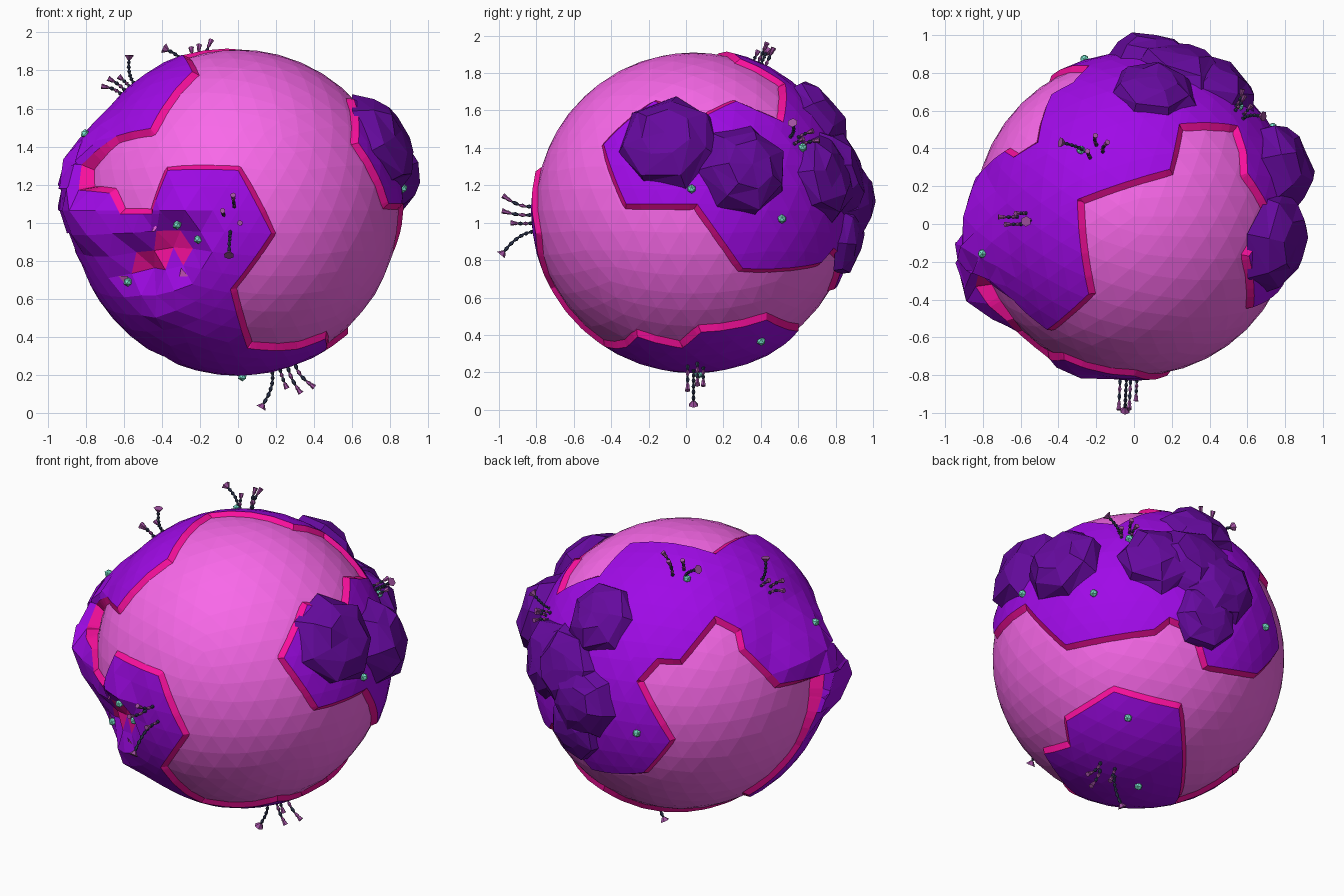
import bpy, bmesh, math, random
from mathutils import Vector, Matrix

if "Cube" in bpy.data.objects:
    bpy.data.objects.remove(bpy.data.objects["Cube"])

random.seed(4)
C = Vector((0, 0.04, 1.065))      # planet centre
R, SEA = 0.87, 0.845              # land and sea radius


def material(name, rgb):
    m = bpy.data.materials.new(name)
    m.diffuse_color = (*rgb, 1)
    m.use_nodes = True
    m.node_tree.nodes["Principled BSDF"].inputs["Base Color"].default_value = m.diffuse_color
    return m


PINK = material("sea pink", (0.95, 0.14, 0.82))
LAND = material("land violet", (0.35, 0.003, 0.80))
SHORE = material("shore magenta", (0.95, 0.005, 0.34))
HILL = material("hill purple", (0.13, 0.003, 0.34))
STEM = material("stem dark", (0.03, 0.04, 0.09))
BUD = material("bud mauve", (0.35, 0.08, 0.35))
GEM = material("gem teal", (0.20, 0.80, 0.62))


def finish(bm, name, mats):
    me = bpy.data.meshes.new(name)
    bm.to_mesh(me)
    bm.free()
    for m in mats:
        me.materials.append(m)
    ob = bpy.data.objects.new(name, me)
    ob.location = C
    bpy.context.collection.objects.link(ob)
    return ob


# A point on the land sphere as seen from a yaw/pitch direction
VIEWS = {"F": (0, 0), "R": (90, 0), "T": (0, 90), "B": (217, 25), "D": (140, -30)}


def spot(view, u, v):
    a, e = (math.radians(k) for k in VIEWS[view])
    right = Vector((math.cos(a), math.sin(a), 0))
    back = Vector((math.sin(a), -math.cos(a), 0))
    up = Vector((0, 0, 1)) * math.cos(e) - back * math.sin(e)
    out = back * math.cos(e) + Vector((0, 0, 1)) * math.sin(e)
    w = math.sqrt(max(0, R * R - u * u - v * v))
    return (right * u + up * v + out * w).normalized()


# Craters and peaks pressed into the land: direction, reach, height
PITS = [(spot("F", -.53, -.32), .20, -.15), (spot("F", -.34, -.19), .20, -.14)]
BUMPS = PITS + [(Vector((-.87, -.15, .14)).normalized(), .42, .12),
                (Vector((-.84, -.44, -.03)).normalized(), .24, .11),
                (Vector((-.44, -.63, -.52)).normalized(), .20, .07),
                (spot("F", -.33, -.01), .18, .05)]


def lift(p):
    return sum(h * max(0, 1 - (p - d).length * R / r) for d, r, h in BUMPS)


# Sea, open under the craters
bm = bmesh.new()
bmesh.ops.create_icosphere(bm, subdivisions=4, radius=SEA)
gone = [f for f in bm.faces
        if any((f.calc_center_median().normalized() - d).length * R < .19 for d, r, h in PITS)]
bmesh.ops.delete(bm, geom=gone, context='FACES')
finish(bm, "sea", [PINK])

# Coastline: one closed loop around the single continent
COAST = [
    ("T", [(.19, .25), (-.30, .09), (-.24, -.41)]),
    ("F", [(-.46, .43), (-.64, .39), (-.79, .23), (-.79, .10), (-.67, .09), (-.62, -.02),
           (-.45, -.02), (-.37, .21), (0, .21), (.175, -.12), (-.04, -.415), (.05, -.725),
           (.31, -.73), (.46, -.675)]),
    ("R", [(-.06, -.735), (.04, -.65), (.39, -.585), (.56, -.645)]),
    ("D", [(.25, -.69), (.21, -.84)]),
    ("B", [(.37, -.77), (.67, -.49), (.76, -.20), (.76, -.07), (.54, -.125), (.34, .08),
           (.32, .19), (.17, .27), (-.04, .02), (-.17, .03), (-.29, -.10), (-.10, -.45),
           (-.25, -.63)]),
    ("D", [(.40, -.04), (.335, .17), (.18, .24), (.09, .17), (-.42, .08)]),
    ("R", [(.02, .035), (-.36, .035), (-.48, .355), (-.21, .585)]),
    ("T", [(.73, .01)]),
    ("R", [(.23, .585), (.34, .535)]),
    ("T", [(.55, .48), (.24, .49)]),
]
coast = [spot(v, *p) for v, pts in COAST for p in pts]
segments = list(zip(coast, coast[1:] + coast[:1]))
sea_point = spot("F", .4, .13)


def crosses(a, b, c, d):
    n1, n2 = a.cross(b), c.cross(d)
    if c.dot(n1) * d.dot(n1) >= 0 or a.dot(n2) * b.dot(n2) >= 0:
        return False
    t = n1.cross(n2)
    return t.dot(a + b) * t.dot(c + d) > 0


# Land: cut a sphere along the coast, keep the inside, add sloping shore
bm = bmesh.new()
bmesh.ops.create_icosphere(bm, subdivisions=4, radius=1)
for a, b in segments:
    mid = (a + b).normalized()
    reach = math.cos(a.angle(b) / 2 + 0.12)
    faces = [f for f in bm.faces if f.calc_center_median().normalized().dot(mid) > reach]
    geom = list({v for f in faces for v in f.verts}) + list({e for f in faces for e in f.edges}) + faces
    bmesh.ops.bisect_plane(bm, geom=geom, dist=1e-5, plane_co=(0, 0, 0), plane_no=a.cross(b).normalized())
drop = []
for f in bm.faces:
    p = f.calc_center_median().normalized()
    if sum(crosses(p, sea_point, a, b) for a, b in segments) % 2 == 0:
        drop.append(f)
bmesh.ops.delete(bm, geom=drop, context='FACES')
rim = [e for e in bm.edges if e.is_boundary]
for v in bm.verts:
    p = v.co.normalized()
    up = lift(p)
    v.co = p * (R + (max(0, up * .5) if v.is_boundary else up * random.uniform(.85, 1.15)))
for f in bm.faces:
    if f.calc_center_median().length < R - .07:
        f.material_index = 1
push = {}
for e in rim:
    along = (e.verts[1].co - e.verts[0].co).normalized()
    mid = (e.verts[0].co + e.verts[1].co) / 2
    side = along.cross(mid.normalized())
    if side.dot(mid - e.link_faces[0].calc_center_median()) < 0:
        side = -side
    for v in e.verts:
        push[v] = push.get(v, Vector()) + side.normalized()
low = {v: bm.verts.new((v.co + s.normalized() * 0.037).normalized() * (SEA - 0.006))
       for v, s in push.items()}
for e in rim:
    lp = e.link_loops[0]
    v1, v2 = lp.vert, lp.link_loop_next.vert
    bm.faces.new((v2, v1, low[v1], low[v2])).material_index = 1
finish(bm, "land", [LAND, SHORE])


# Hills: rough rings stepping up from the surface
def mound(name, d, profile, mats, sides=7):
    d = d.normalized()
    t1 = d.orthogonal().normalized()
    t2 = d.cross(t1)
    bm = bmesh.new()
    rings = []
    turn = random.uniform(0, 6)
    for i, (r, h) in enumerate(profile):
        ring = []
        for k in range(sides):
            a = turn + 2 * math.pi * k / sides
            rr = r * random.uniform(.9, 1.1)
            hh = h * random.uniform(.8, 1.15) if i else h
            p = (d * R + (t1 * math.cos(a) + t2 * math.sin(a)) * rr).normalized()
            ring.append(bm.verts.new(p * (R + hh)))
        rings.append(ring)
    for o, n in zip(rings, rings[1:]):
        for k in range(sides):
            j = (k + 1) % sides
            bm.faces.new((o[k], o[j], n[j]))
            bm.faces.new((o[k], n[j], n[k]))
    tip = bm.verts.new(d * (R + profile[-1][1]))
    for k in range(sides):
        bm.faces.new((rings[-1][k], rings[-1][(k + 1) % sides], tip))
    finish(bm, name, mats)


HILLS = [((.78, -.14, .38), .29, .10), ((.80, .28, .22), .27, .12), ((.11, .68, .53), .24, .08),
         ((.26, .80, .20), .27, .09), ((.10, .86, .06), .25, .10), ((.18, .83, -.16), .22, .06),
         ((.45, .70, .18), .25, .09)]
for i, (d, r, h) in enumerate(HILLS):
    mound(f"hill_{i + 1}", Vector(d), [(r, -.01), (r * .78, h * .6), (r * .42, h)], [HILL])


# Plants: jointed stems with buds, one of each cluster curling over
def rod(bm, a, b, r1, r2, mat):
    m = Matrix.Translation((a + b) / 2) @ (b - a).to_track_quat('Z', 'Y').to_matrix().to_4x4()
    new = bmesh.ops.create_cone(bm, cap_ends=True, segments=6, radius1=r1, radius2=r2,
                                depth=(b - a).length, matrix=m)["verts"]
    for f in {f for v in new for f in v.link_faces}:
        f.material_index = mat


def stalk(bm, base, d, bend, length, curl):
    n = 6 if curl else 4
    pts = [base + d * length * (k / n) + bend * (k / n) ** 2 for k in range(n + 1)]
    for k, (a, b) in enumerate(zip(pts, pts[1:])):
        m = a.lerp(b, .5)
        mat = 0 if curl else k % 2
        rod(bm, a, m, .005, .011, mat)
        rod(bm, m, b, .011, .005, mat)
    end = (pts[-1] - pts[-2]).normalized()
    if curl:
        rod(bm, pts[-1], pts[-1] + end * .025, .009, .028, 1)
    else:
        rod(bm, pts[-1] - end * .012, pts[-1] + end * .012, .010, .015, 1)


CLUSTERS = [("bottom", (.20, 0, -.84), (1, 0, 0), .17), ("front", (-.04, -.86, -.09), (0, 0, 1), .18),
            ("top", (-.25, .35, .76), (1, 0, 0), .14), ("left", (-.56, -.02, .66), (-1, 0, .3), .12),
            ("right", (.57, .53, .39), (0, 1, 0), .11)]
for name, c, side, size in CLUSTERS:
    bm = bmesh.new()
    d = Vector(c).normalized()
    s = Vector(side)
    s = (s - d * s.dot(d)).normalized()
    q = d.cross(s)
    for x, y, bend, length, curl in [(-.02, 0, -.08, .95, True), (.06, .03, .03, .85, False),
                                     (.10, -.02, .06, .8, False), (.02, -.05, .01, .6, False)]:
        k = size / .16
        base = (d * R + (s * x + q * y) * k).normalized() * (R - .01)
        stalk(bm, base, d, s * bend * k, size * length, curl)
    finish(bm, f"plants_{name}", [STEM, BUD])

# Gems scattered on the land
GEMS = [("F", -.76, .38), ("F", -.33, -.08), ("F", -.22, -.16), ("F", -.60, -.39),
        ("R", -.01, .115), ("R", .58, .335), ("R", .47, -.045), ("R", .36, -.695),
        ("T", -.28, .35), ("B", -.29, -.40), ("D", 0, -.735)]
for i, g in enumerate(GEMS):
    d = spot(*g)
    bm = bmesh.new()
    bmesh.ops.create_icosphere(bm, subdivisions=1, radius=.025,
                               matrix=Matrix.Translation(d * (R + lift(d) + .005)))
    finish(bm, f"gem_{i + 1}", [GEM])
